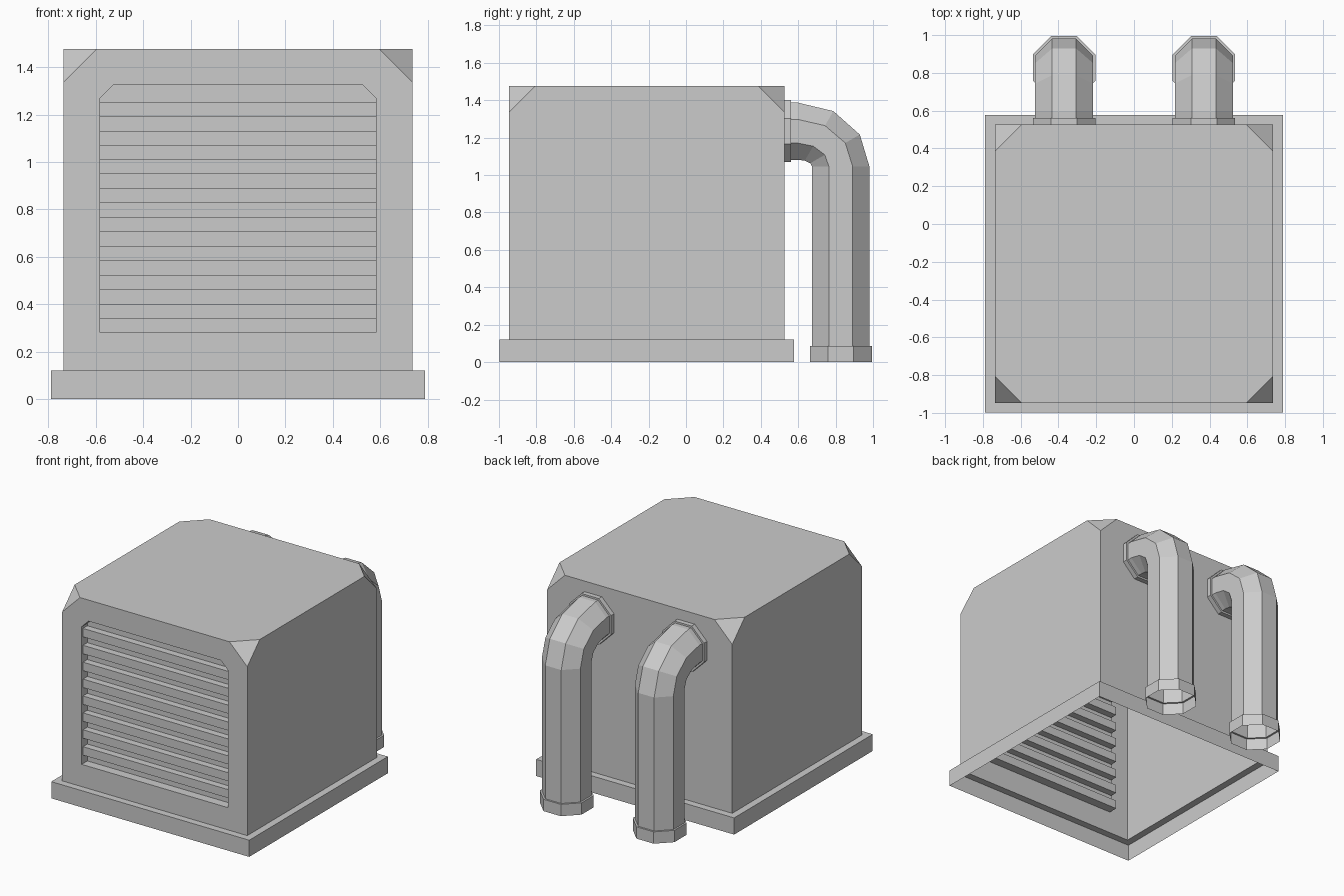
import bpy, bmesh, math
from mathutils import Vector

default = bpy.data.objects.get("Cube")
if default:
    bpy.data.objects.remove(default, do_unlink=True)

grey = bpy.data.materials.new("plain_grey")
grey.use_nodes = True
colour = (0.6, 0.6, 0.6, 1)
grey.diffuse_color = colour
grey.node_tree.nodes["Principled BSDF"].inputs["Base Color"].default_value = colour

HALF, FRONT, BACK, TOP = 0.737, -0.947, 0.527, 1.477
LEDGE, LIP = 0.12, 0.051


def finish(bm, name, flip=False, recalc=True):
    if recalc:
        bmesh.ops.recalc_face_normals(bm, faces=bm.faces)
    if flip:
        bmesh.ops.reverse_faces(bm, faces=bm.faces)
    mesh = bpy.data.meshes.new(name)
    bm.to_mesh(mesh)
    bm.free()
    mesh.materials.append(grey)
    obj = bpy.data.objects.new(name, mesh)
    bpy.context.collection.objects.link(obj)
    return obj


def loft(bm, rings):
    """Skin a list of closed rings of points, leaving both ends open."""
    loops = [[bm.verts.new(p) for p in ring] for ring in rings]
    for a, b in zip(loops, loops[1:]):
        for i in range(len(a)):
            j = (i + 1) % len(a)
            bm.faces.new((a[i], a[j], b[j], b[i]))
    return loops


def rectangle(z, grow=0):
    x, f, b = HALF + grow, FRONT - grow, BACK + grow
    return [(-x, f, z), (x, f, z), (x, b, z), (-x, b, z)]


# Housing: open-bottomed shell with its four top corners cut off
OPEN_X, OPEN_LOW, OPEN_HIGH, CLIP = 0.582, 0.28, 1.325, 0.055
bm = bmesh.new()
loops = loft(bm, [rectangle(LEDGE), rectangle(TOP)])
bm.faces.new(loops[1])
bmesh.ops.bevel(bm, geom=loops[1], offset=0.142, segments=1, affect='VERTICES')
bmesh.ops.recalc_face_normals(bm, faces=bm.faces)

# Cut the vent opening into the front wall
bm.faces.ensure_lookup_table()
wall = next(f for f in bm.faces if f.normal.y < -0.99)
rim = list(wall.edges)
bmesh.ops.delete(bm, geom=[wall], context='FACES_ONLY')
outline = [(-OPEN_X, OPEN_LOW), (OPEN_X, OPEN_LOW), (OPEN_X, OPEN_HIGH - CLIP),
           (OPEN_X - CLIP, OPEN_HIGH), (CLIP - OPEN_X, OPEN_HIGH),
           (-OPEN_X, OPEN_HIGH - CLIP)]
hole = [bm.verts.new((x, FRONT, z)) for x, z in outline]
rim += [bm.edges.new((hole[i - 1], hole[i])) for i in range(len(hole))]
bmesh.ops.triangle_fill(bm, edges=rim, use_beauty=True, normal=(0, -1, 0))
finish(bm, "housing")

# Base skirt: outer wall and the ledge that meets the housing
bm = bmesh.new()
loft(bm, [rectangle(0, LIP), rectangle(LEDGE, LIP), rectangle(LEDGE)])
finish(bm, "base_skirt")

# Louvre panel: alternating recessed slots and slats
BANDS, STEP, SLAT, SLOT = 17, 0.0608, 0.015, 0.065
profile = [(FRONT, OPEN_LOW)]
for i in range(BANDS):
    y = FRONT + (SLAT if i % 2 else SLOT)
    high = OPEN_HIGH if i == BANDS - 1 else OPEN_LOW + (i + 1) * STEP
    profile += [(y, OPEN_LOW + i * STEP), (y, high)]
profile.append((FRONT, OPEN_HIGH))
bm = bmesh.new()
ends = loft(bm, [[(x, y, z) for y, z in profile] for x in (-OPEN_X, OPEN_X)])
for end in ends:
    bm.faces.new(end)
for side in (-1, 1):
    cut = bmesh.ops.bisect_plane(
        bm, geom=bm.verts[:] + bm.edges[:] + bm.faces[:], clear_outer=True,
        plane_co=Vector((side * OPEN_X, 0, OPEN_HIGH - CLIP)),
        plane_no=Vector((side, 0, 1)))
    cut_edges = [e for e in cut["geom_cut"] if isinstance(e, bmesh.types.BMEdge)]
    bmesh.ops.holes_fill(bm, edges=cut_edges, sides=0)
bmesh.ops.recalc_face_normals(bm, faces=bm.faces)
mouth = [f for f in bm.faces
         if all(abs(v.co.y - FRONT) < 1e-4 for v in f.verts)]
bmesh.ops.delete(bm, geom=mouth, context='FACES')
finish(bm, "louvre_panel", flip=True, recalc=False)

# Pipes: octagonal elbows with a collar at each end
PIPE, COLLAR = 0.153, 0.166
BEND_Y, BEND_Z, REACH, RISE = 0.595, 1.045, 0.233, 0.19


def pipe_ring(cx, turn, apothem, y=None, z=None):
    """Octagon across the pipe; turn 0 looks along y, turn 90 looks down."""
    s, c = math.sin(math.radians(turn)), math.cos(math.radians(turn))
    points = []
    for k in range(8):
        a = math.radians(22.5 + 45 * k)
        r = apothem / math.cos(math.radians(22.5))
        out = r * math.sin(a)
        py = (BEND_Y if y is None else y) + (REACH + out) * s
        pz = (BEND_Z if z is None else z) + (RISE + out) * c
        points.append((cx + r * math.cos(a), py, pz))
    return points


for side, label in ((1, "left"), (-1, "right")):
    cx = side * 0.37
    rings = [pipe_ring(cx, 0, COLLAR, y=BACK), pipe_ring(cx, 0, COLLAR, y=0.562),
             pipe_ring(cx, 0, PIPE, y=0.562)]
    rings += [pipe_ring(cx, turn, PIPE) for turn in (0, 30, 60, 90)]
    rings += [pipe_ring(cx, 90, PIPE, z=0.085), pipe_ring(cx, 90, COLLAR, z=0.085),
              pipe_ring(cx, 90, COLLAR, z=0)]
    bm = bmesh.new()
    loft(bm, rings)
    finish(bm, label + "_pipe")
